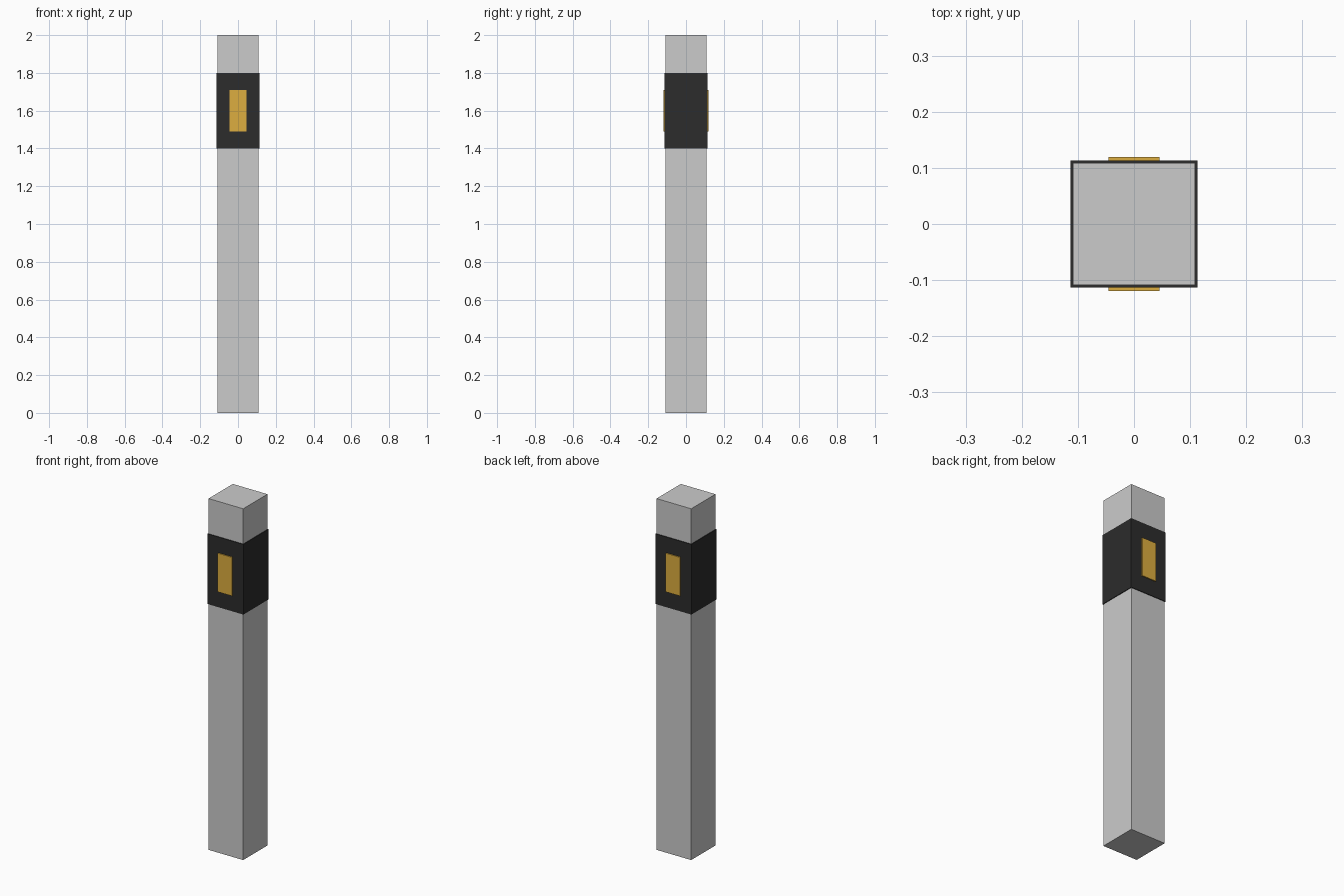
import bpy

if "Cube" in bpy.data.objects:
    bpy.data.objects.remove(bpy.data.objects["Cube"])


def material(name, color):
    m = bpy.data.materials.new(name)
    m.diffuse_color = color
    m.use_nodes = True
    m.node_tree.nodes["Principled BSDF"].inputs["Base Color"].default_value = m.diffuse_color
    return m


def box(name, lo, hi, mat=None):
    size = [b - a for a, b in zip(lo, hi)]
    centre = [(a + b) / 2 for a, b in zip(lo, hi)]
    bpy.ops.mesh.primitive_cube_add(size=1, location=centre)
    ob = bpy.context.object
    ob.name = name
    ob.scale = size
    bpy.ops.object.transform_apply(location=False, rotation=False, scale=True)
    if mat:
        ob.data.materials.append(mat)
    return ob


black = material("black_band", (0.025, 0.025, 0.025, 1))
amber = material("amber_reflector", (0.72, 0.42, 0.05, 1))

POST, BAND = 0.109, 0.113

# Square post
box("post", (-POST, -POST, 0), (POST, POST, 2))

# Dark band wrapped around the post
box("band", (-BAND, -BAND, 1.4), (BAND, BAND, 1.8), black)

# Reflectors on the front and back faces
for name, side in (("front_reflector", -1), ("back_reflector", 1)):
    y0, y1 = sorted((side * 0.112, side * 0.119))
    box(name, (-0.045, y0, 1.49), (0.045, y1, 1.71), amber)
